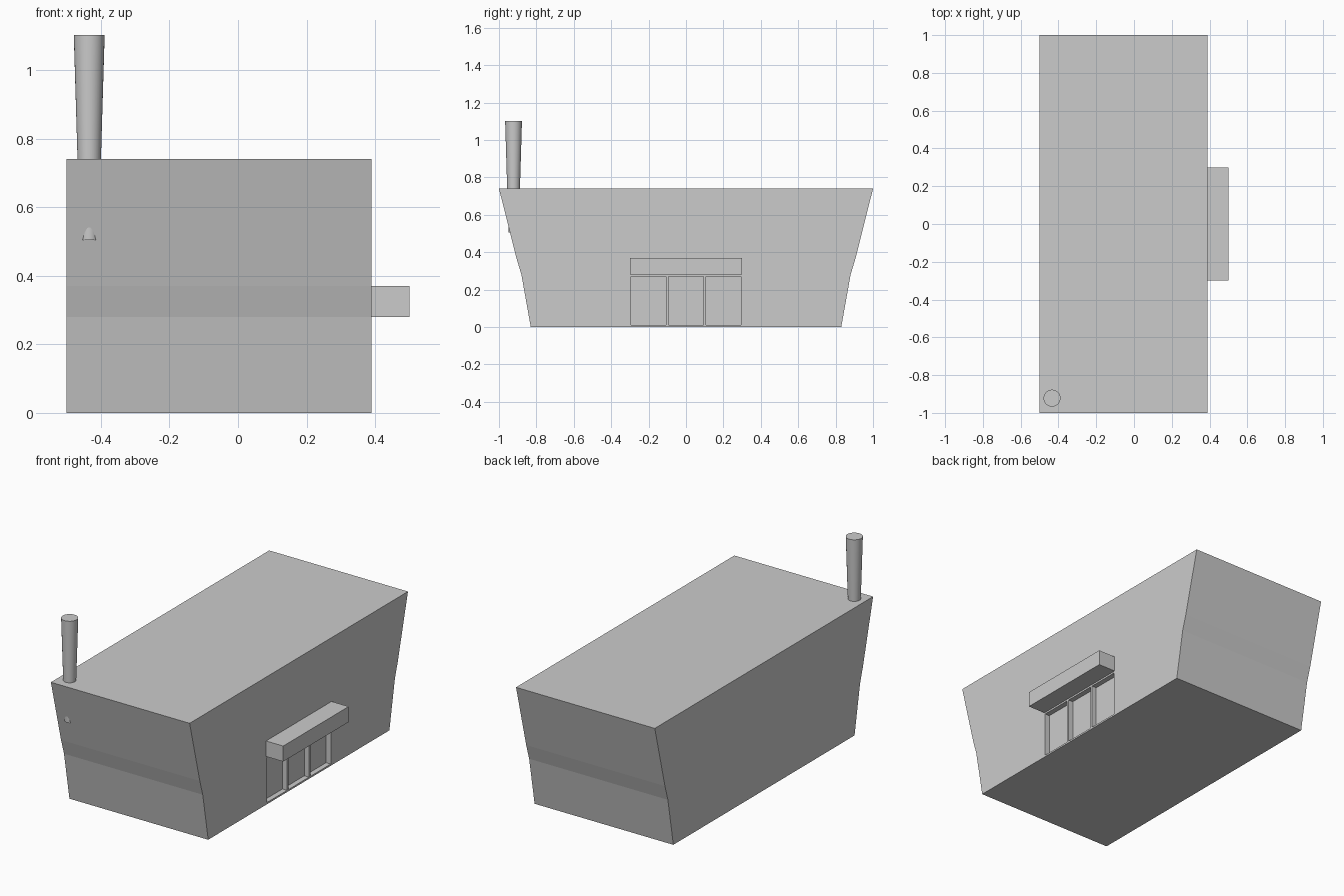
import bpy, bmesh, math

if "Cube" in bpy.data.objects:
    bpy.data.objects.remove(bpy.data.objects["Cube"])


def add_object(name, bm):
    bmesh.ops.recalc_face_normals(bm, faces=bm.faces)
    mesh = bpy.data.meshes.new(name)
    bm.to_mesh(mesh)
    bm.free()
    obj = bpy.data.objects.new(name, mesh)
    bpy.context.collection.objects.link(obj)
    return obj


def box(name, lo, hi):
    bm = bmesh.new()
    bmesh.ops.create_cube(bm, size=1)
    for v in bm.verts:
        v.co = [(a + b) / 2 + c * (b - a) for a, b, c in zip(lo, hi, v.co)]
    return add_object(name, bm)


# Building shell: half profile (y, z) mirrored and extruded along x
WALL = 0.39
half = [(0.83, 0), (0.88, 0.28), (0.907, 0.37), (1.0, 0.74)]
profile = half + [(-y, z) for y, z in reversed(half)]
bm = bmesh.new()
face = bm.faces.new([bm.verts.new((-0.5, y, z)) for y, z in profile])
ext = bmesh.ops.extrude_face_region(bm, geom=[face], use_keep_orig=True)
moved = [v for v in ext["geom"] if isinstance(v, bmesh.types.BMVert)]
bmesh.ops.translate(bm, verts=moved, vec=(WALL + 0.5, 0, 0))
building = add_object("building", bm)

# Three recessed doorways in the right wall
for i in (-1, 0, 1):
    y = 0.2 * i
    cutter = box(f"doorway_cutter_{i + 2}", (WALL - 0.03, y - 0.093, 0.01),
                 (WALL + 0.05, y + 0.093, 0.27))
    cutter.hide_render = True
    mod = building.modifiers.new(f"doorway_{i + 2}", 'BOOLEAN')
    mod.operation = 'DIFFERENCE'
    mod.solver = 'EXACT'
    mod.object = cutter
    bpy.context.view_layer.objects.active = building
    bpy.ops.object.modifier_apply(modifier=mod.name)
    bpy.data.objects.remove(cutter)

# Canopy over the doorways
box("canopy", (WALL - 0.01, -0.3, 0.28), (0.5, 0.3, 0.37))

# Flared chimney; its foot pokes slightly through the sloping front wall
bpy.ops.mesh.primitive_cone_add(vertices=32, radius1=0.027, radius2=0.045,
                                depth=0.597, location=(-0.434, -0.922, 0.8035))
chimney = bpy.context.object
chimney.name = "chimney"
bpy.ops.object.shade_smooth_by_angle(angle=math.radians(30))
